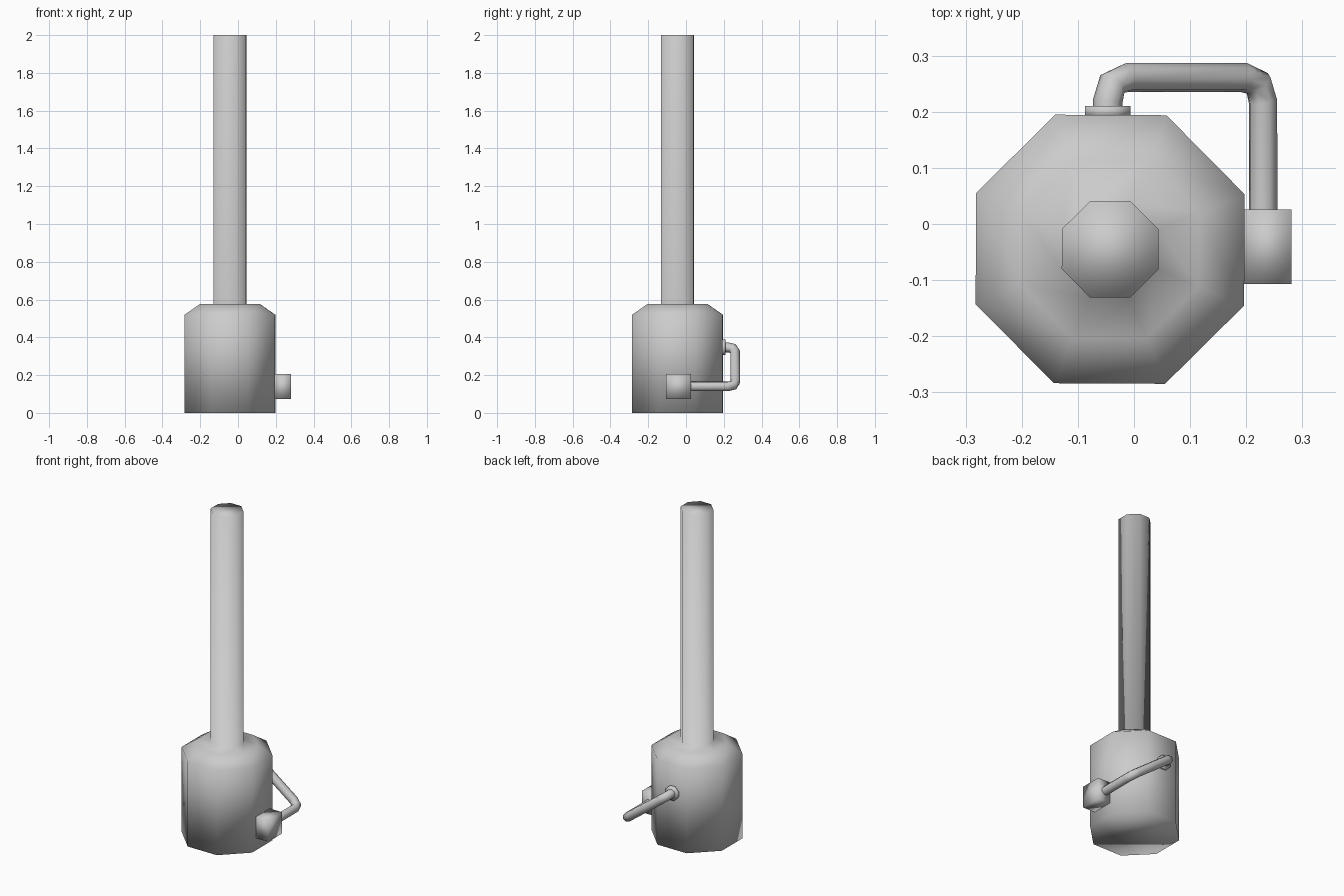
import bpy, bmesh, math
from mathutils import Vector, Matrix

if "Cube" in bpy.data.objects:
    bpy.data.objects.remove(bpy.data.objects["Cube"])

CX, CY = -0.0425, -0.045
SIDES = 8


def finish(bm, name):
    """Turn a bmesh into a smooth shaded object."""
    bmesh.ops.recalc_face_normals(bm, faces=bm.faces)
    for f in bm.faces:
        f.smooth = True
    me = bpy.data.meshes.new(name)
    bm.to_mesh(me)
    bm.free()
    ob = bpy.data.objects.new(name, me)
    bpy.context.collection.objects.link(ob)
    return ob


def lathe(name, profile, sides, matrix, turn):
    """Closed solid of revolution from (radius, height) rings."""
    bm = bmesh.new()
    rings = []
    for r, z in profile:
        ring = []
        for i in range(sides):
            a = turn + 2 * math.pi * i / sides
            ring.append(bm.verts.new(matrix @ Vector((r * math.cos(a), r * math.sin(a), z))))
        rings.append(ring)
    for a, b in zip(rings, rings[1:]):
        for i in range(sides):
            j = (i + 1) % sides
            bm.faces.new((a[i], a[j], b[j], b[i]))
    bm.faces.new(rings[0])
    bm.faces.new(rings[-1])
    return finish(bm, name)


# Boiler body running up into the tall chimney
turn = math.radians(22.2)
lathe("boiler_and_chimney",
      [(0.259, 0), (0.259, 0.52), (0.171, 0.577), (0.0932, 0.577), (0.0932, 2.0)],
      SIDES, Matrix.Translation((CX, CY, 0)), turn)

# Control box on the right side
bm = bmesh.new()
bmesh.ops.create_cube(bm, size=1, matrix=Matrix.Translation((0.2385, -0.0405, 0.14))
                      @ Matrix.Diagonal((0.085, 0.133, 0.131, 1)))
finish(bm, "control_box")

# Flange where the small pipe meets the back of the boiler
lathe("pipe_flange", [(0.044, 0.19), (0.044, 0.21)], SIDES,
      Matrix.Translation((-0.047, 0, 0.347)) @ Matrix.Rotation(-math.pi / 2, 4, 'X'),
      math.radians(22.5))

# Small pipe from the flange round to the control box, with rounded corners
corners = [Vector(p) for p in ((-0.047, 0.195, 0.347), (-0.047, 0.261, 0.347),
                               (0.23, 0.261, 0.14), (0.23, 0.015, 0.14))]
path = [corners[0]]
for prev, c, nxt in zip(corners, corners[1:], corners[2:]):
    a = c + (prev - c).normalized() * 0.043
    b = c + (nxt - c).normalized() * 0.043
    path += [a, 0.25 * a + 0.5 * c + 0.25 * b, b]
path.append(corners[-1])

curve = bpy.data.curves.new("feed_pipe", 'CURVE')
curve.dimensions = '3D'
curve.bevel_depth = 0.0265
curve.bevel_resolution = 2
curve.use_fill_caps = True
spline = curve.splines.new('POLY')
spline.points.add(len(path) - 1)
for pt, co in zip(spline.points, path):
    pt.co = (*co, 1)
spline.use_smooth = True
bpy.context.collection.objects.link(bpy.data.objects.new("feed_pipe", curve))
